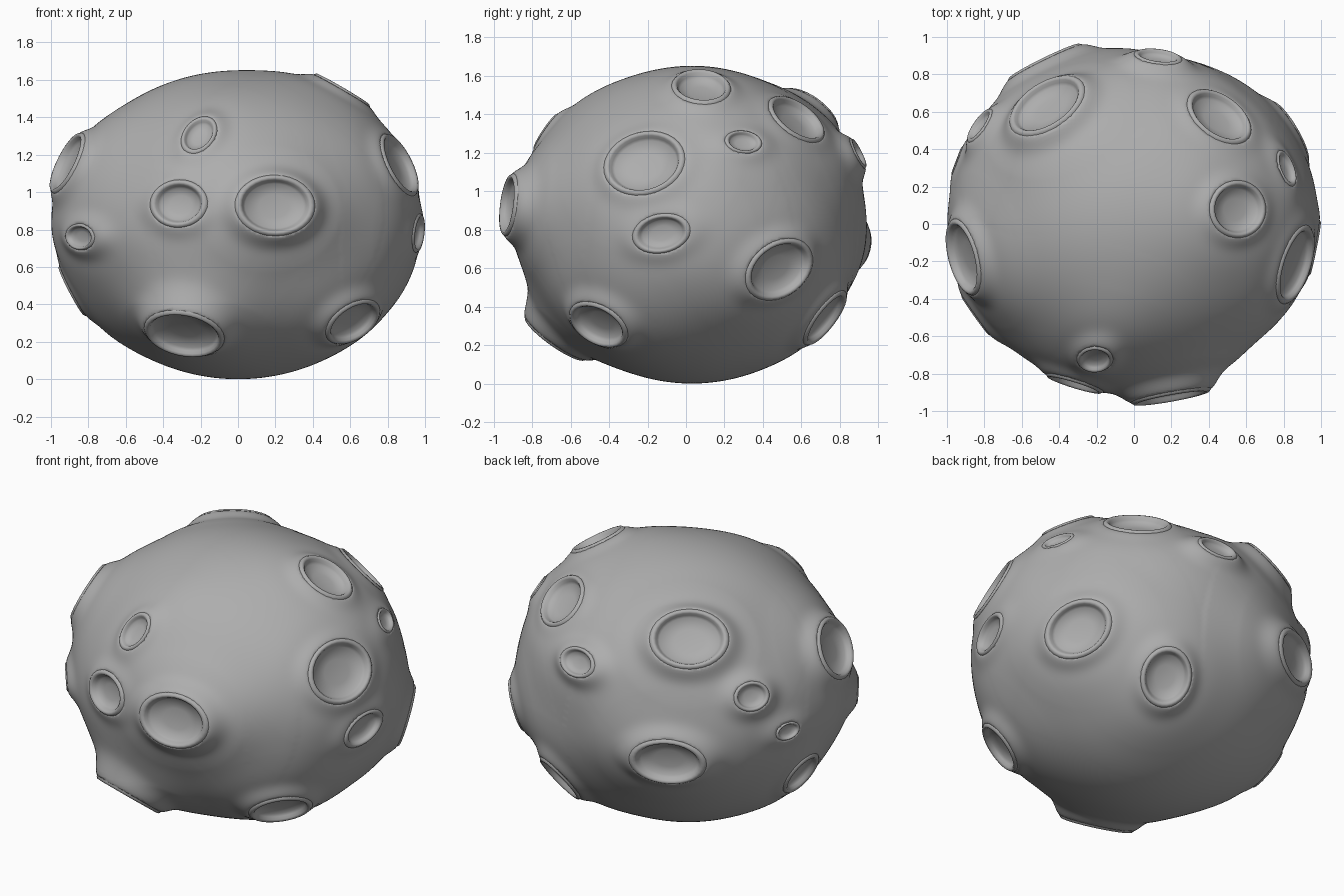
import bpy, bmesh, math
from mathutils import Vector

default = bpy.data.objects.get("Cube")
if default:
    bpy.data.objects.remove(default)

stone = bpy.data.materials.new("grey stone")
stone.use_nodes = True
GREY = (0.42, 0.42, 0.42, 1)
stone.diffuse_color = GREY
stone.node_tree.nodes["Principled BSDF"].inputs["Base Color"].default_value = GREY

MID = Vector((0, 0.03, 0.825))
AXES = Vector((0.95, 0.88, 0.825))

# Crater rims: x, y, z, half width, half height, then roll and lean where needed
CRATERS = [
    (0.2, -0.93, 0.93, 0.205, 0.155), (-0.32, -0.86, 0.94, 0.15, 0.12),
    (-0.21, -0.73, 1.31, 0.085, 0.115, -0.3), (-0.85, -0.49, 0.76, 0.125, 0.065),
    (-0.29, -0.68, 0.235, 0.21, 0.19, 0, -0.3), (0.62, -0.46, 0.3, 0.175, 0.145),
    (-0.92, -0.18, 1.16, 0.2, 0.17), (0.87, -0.22, 1.15, 0.21, 0.175, 0.1),
    (0.97, -0.13, 0.78, 0.145, 0.095, 0.2), (0.56, 0.08, 1.55, 0.145, 0.165),
    (0.46, 0.58, 1.38, 0.185, 0.155), (0.82, 0.3, 1.26, 0.095, 0.065),
    (0.83, 0.49, 0.59, 0.195, 0.155, 0.35), (0.37, 0.73, 0.335, 0.14, 0.165),
    (-0.47, 0.64, 1.41, 0.215, 0.17), (0.13, 0.9, 1.2, 0.12, 0.08),
    (-0.83, 0.53, 1.1, 0.1, 0.08), (-0.95, 0.34, 0.84, 0.075, 0.05),
    (-0.48, 0.87, 0.72, 0.21, 0.14), (-0.89, 0.12, 0.47, 0.12, 0.145),
]


class Crater:
    """Flat elliptical frame lying on the rim of one crater."""
    def __init__(self, x, y, z, width, height, roll=0, lean=0):
        self.pos = Vector((x, y, z))
        rel = self.pos - MID
        normal = Vector([r / a ** 2 for r, a in zip(rel, AXES)]).normalized()
        self.normal = (normal + Vector((0, 0, lean))).normalized()
        side = Vector((0, 0, 1)).cross(self.normal).normalized()
        up = self.normal.cross(side)
        self.side = side * math.cos(roll) + up * math.sin(roll)
        self.up = self.normal.cross(self.side)
        self.w, self.h = width, height
        self.size = min(width, height)
        self.scale = min(1, self.size / 0.12)

    def edge_distance(self, q):
        rho = math.hypot(q.dot(self.side) / self.w, q.dot(self.up) / self.h)
        return (rho - 1) * self.size


craters = [Crater(*c) for c in CRATERS]


def finish(bm, name):
    bmesh.ops.recalc_face_normals(bm, faces=bm.faces)
    for f in bm.faces:
        f.smooth = True
    mesh = bpy.data.meshes.new(name)
    bm.to_mesh(mesh)
    bm.free()
    mesh.materials.append(stone)
    obj = bpy.data.objects.new(name, mesh)
    bpy.context.collection.objects.link(obj)
    return obj


# Rock body: ellipsoid raised in a short collar at each rim and hollowed inside it
bm = bmesh.new()
bmesh.ops.create_icosphere(bm, subdivisions=7, radius=1)
for v in bm.verts:
    p = v.co * AXES + MID
    total, shift, hollow = 1.0, Vector(), Vector()
    for c in craters:
        q = p - c.pos
        if q.length > 0.7:
            continue
        d = c.edge_distance(q)
        out = max(d, 0)
        weight = 0.6 * math.exp(-(out / 0.05) ** 2) + 0.4 * math.exp(-(out / 0.17) ** 2)
        k = weight / (1.0001 - weight)
        total += k
        shift += c.normal * k * min(0.17, -q.dot(c.normal) - 0.01 * c.scale)
        if d < 0:
            hollow -= c.normal * 0.08 * c.scale * min(1, -d / (0.02 * c.scale))
    v.co = p + shift / total + hollow
finish(bm, "rock_body")

# Crater linings: thin rounded lip, steep wall and shallow floor
LIP = [(0.014, -0.025), (0.008, -0.008), (0, 0.001), (-0.01, 0.002),
       (-0.018, -0.006), (-0.025, -0.022), (-0.035, -0.036)]
SEGMENTS = 32
for number, c in enumerate(craters, 1):
    bm = bmesh.new()
    profile = [(1 + o * c.scale / c.size, z * c.scale) for o, z in LIP]
    profile += [(0.4, -0.048 * c.scale)]
    rings = []
    for rho, z in profile:
        ring = []
        for i in range(SEGMENTS):
            a = math.tau * i / SEGMENTS
            ring.append(bm.verts.new(c.pos + c.side * (c.w * rho * math.cos(a))
                                     + c.up * (c.h * rho * math.sin(a)) + c.normal * z))
        rings.append(ring)
    for outer, inner in zip(rings, rings[1:]):
        for i in range(SEGMENTS):
            j = (i + 1) % SEGMENTS
            bm.faces.new((outer[i], outer[j], inner[j], inner[i]))
    bm.faces.new(rings[-1])
    # Face the open bowl outward
    obj = finish(bm, f"crater_{number}")
    if obj.data.polygons[-1].normal.dot(c.normal) < 0:
        obj.data.flip_normals()
